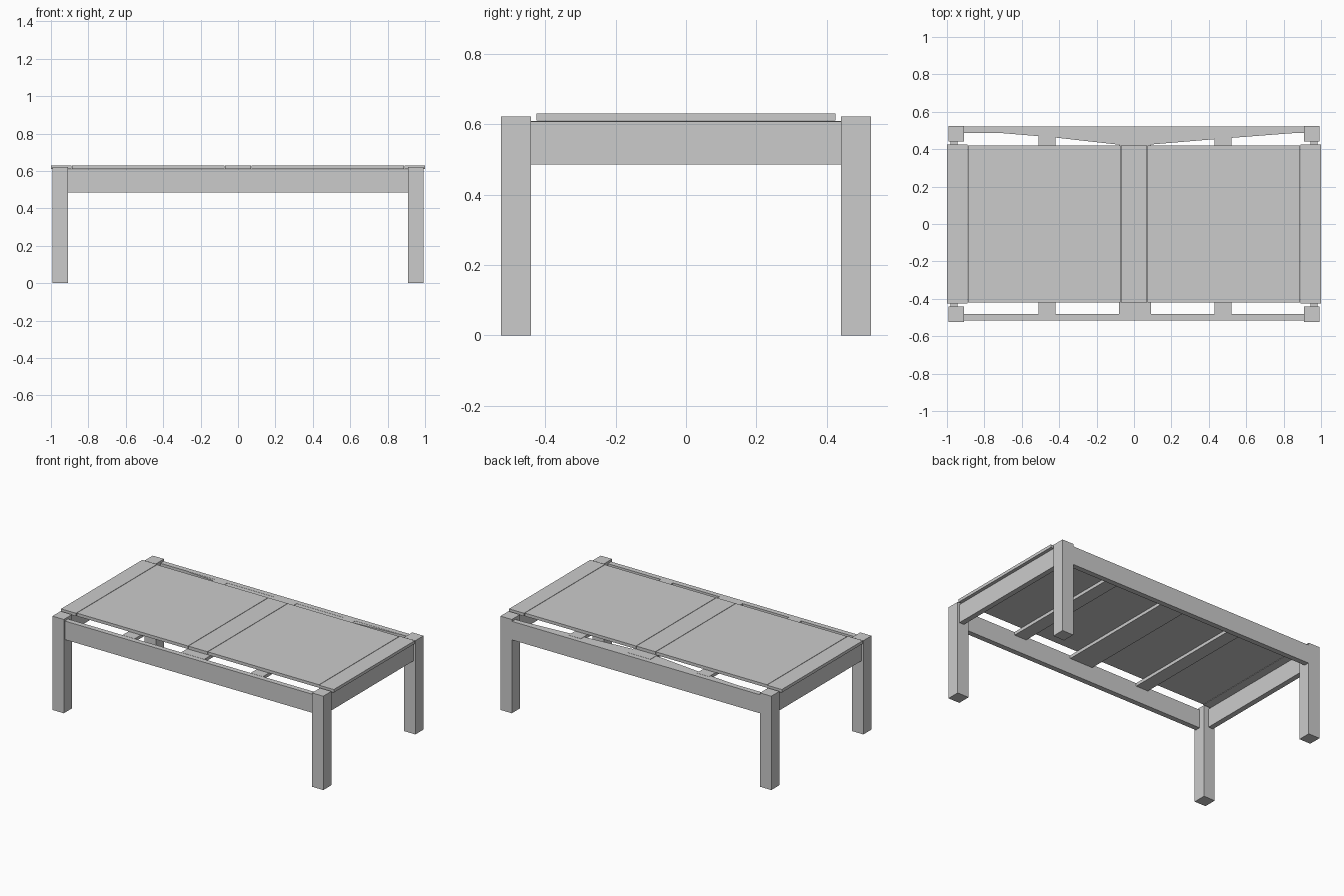
import bpy
import bmesh

if "Cube" in bpy.data.objects:
    bpy.data.objects.remove(bpy.data.objects["Cube"])


def prism(name, pts, z0, z1):
    """Extrude a counter-clockwise outline from z0 to z1."""
    bm = bmesh.new()
    face = bm.faces.new([bm.verts.new((x, y, z0)) for x, y in pts])
    ext = bmesh.ops.extrude_face_region(bm, geom=[face])
    verts = [g for g in ext["geom"] if isinstance(g, bmesh.types.BMVert)]
    bmesh.ops.translate(bm, vec=(0, 0, z1 - z0), verts=verts)
    bmesh.ops.recalc_face_normals(bm, faces=bm.faces)
    mesh = bpy.data.meshes.new(name)
    bm.to_mesh(mesh)
    bm.free()
    obj = bpy.data.objects.new(name, mesh)
    bpy.context.collection.objects.link(obj)
    return obj


def box(name, x0, x1, y0, y1, z0, z1):
    x0, x1 = sorted((x0, x1))
    y0, y1 = sorted((y0, y1))
    return prism(name, [(x0, y0), (x1, y0), (x1, y1), (x0, y1)], z0, z1)


RAIL_Z = (0.485, 0.608)
TOP_Z = (0.61, 0.63)

# Square corner legs
for sx, side in ((-1, "left"), (1, "right")):
    for sy, end in ((-1, "front"), (1, "back")):
        box(f"{end}_{side}_leg", sx * 0.91, sx * 0.993, sy * 0.44, sy * 0.525, 0, 0.622)

# Long rails between the legs
box("front_rail", -0.91, 0.91, -0.515, -0.48, *RAIL_Z)
box("back_rail", -0.91, 0.91, 0.487, 0.522, *RAIL_Z)

# Bowed ledge along the back rail
prism("back_ledge", [(-0.73, 0.488), (-0.42, 0.462), (-0.09, 0.425), (0.09, 0.425),
                     (0.45, 0.455), (0.88, 0.488)], 0.592, 0.607)

# End rails and the end boards above them
for sx, side in ((-1, "left"), (1, "right")):
    box(f"{side}_end_rail", sx * 0.945, sx * 0.98, -0.44, 0.44, *RAIL_Z)
    box(f"{side}_end_board", sx * 0.891, sx * 1.0, -0.425, 0.425, *TOP_Z)

# Cross slats carrying the top
for name, x0, x1 in (("left", -0.51, -0.42), ("centre", -0.08, 0.09), ("right", 0.43, 0.52)):
    box(f"{name}_slat", x0, x1, -0.482, 0.488, 0.588, 0.609)

# Top panels with narrow joints
for name, x0, x1 in (("left", -0.888, -0.073), ("centre", -0.07, 0.07), ("right", 0.073, 0.888)):
    box(f"{name}_top_panel", x0, x1, -0.42, 0.42, *TOP_Z)
